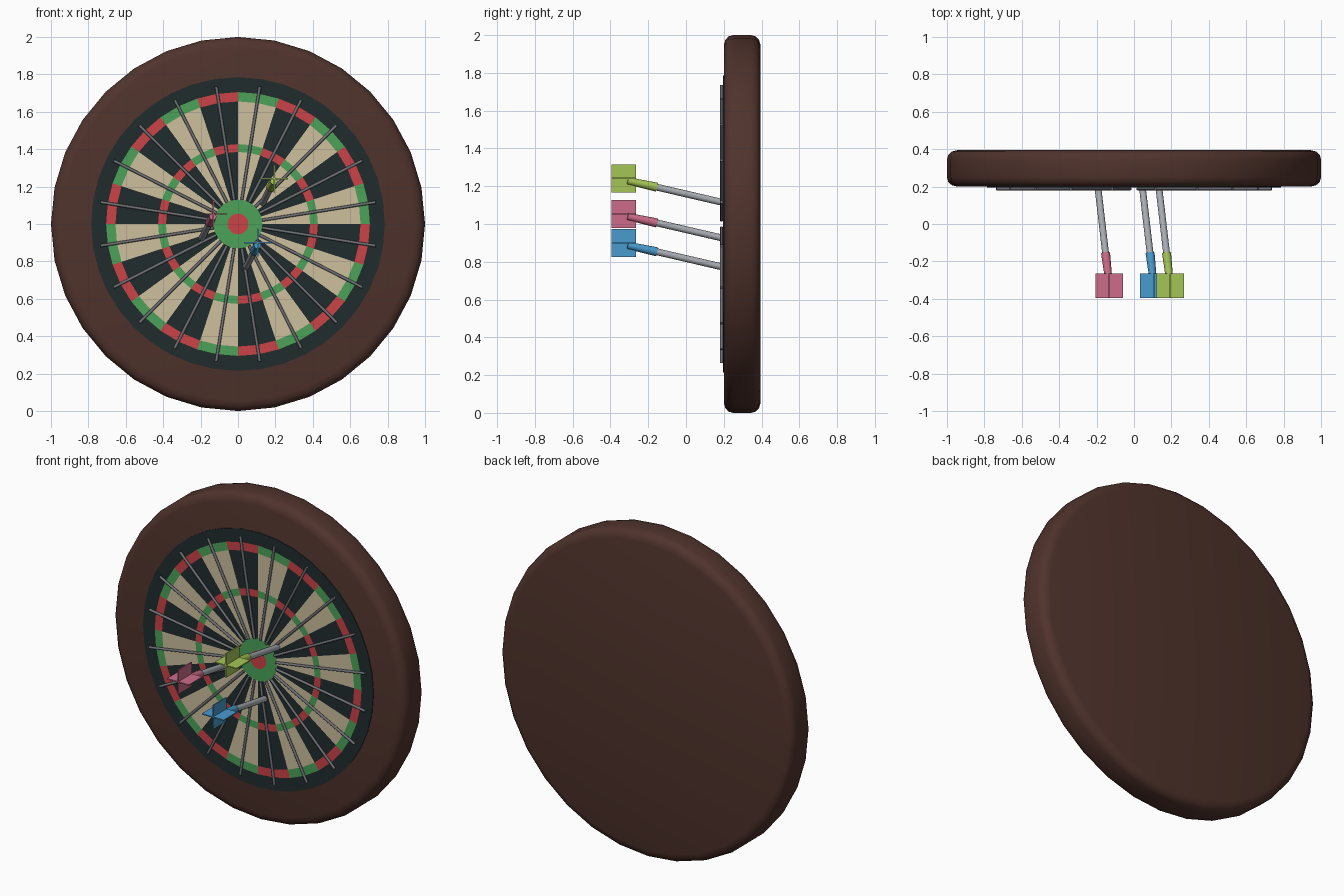
import bpy, bmesh, math
from mathutils import Vector

if "Cube" in bpy.data.objects:
    bpy.data.objects.remove(bpy.data.objects["Cube"])

def mat(name, r, g, b):
    m = bpy.data.materials.new(name)
    lin = [(c / 255 / 12.92 if c < 11 else ((c / 255 + 0.055) / 1.055) ** 2.4) for c in (r, g, b)]
    m.diffuse_color = (*lin, 1)
    m.use_nodes = True
    m.node_tree.nodes["Principled BSDF"].inputs["Base Color"].default_value = m.diffuse_color
    return m

WOOD = mat("dark brown wood", 80, 51, 44)
BLACK = mat("board black", 33, 44, 45)
CREAM = mat("cream", 205, 191, 157)
RED = mat("red", 203, 66, 71)
GREEN = mat("green", 76, 162, 88)
WIRE = mat("wire grey", 112, 114, 118)
STEEL = mat("dart steel", 172, 176, 181)
BLUE = mat("blue", 73, 155, 206)
PINK = mat("pink", 204, 108, 138)
LIME = mat("lime", 165, 197, 86)

def make(name, bm, mats, smooth=None):
    bmesh.ops.recalc_face_normals(bm, faces=bm.faces)
    me = bpy.data.meshes.new(name)
    bm.to_mesh(me)
    bm.free()
    for m in mats:
        me.materials.append(m)
    ob = bpy.data.objects.new(name, me)
    bpy.context.collection.objects.link(ob)
    if smooth:
        me.shade_smooth()
        bpy.ops.object.select_all(action='DESELECT')
        ob.select_set(True)
        bpy.context.view_layer.objects.active = ob
        bpy.ops.object.shade_smooth_by_angle(angle=math.radians(smooth))
    return ob

def add_rod(bm, a, b, r1, r2, n):
    a, b = Vector(a), Vector(b)
    d = b - a
    res = bmesh.ops.create_cone(bm, cap_ends=True, segments=n, radius1=r1, radius2=r2, depth=d.length)
    M = d.to_track_quat('Z', 'Y').to_matrix().to_4x4()
    M.translation = (a + b) / 2
    bmesh.ops.transform(bm, matrix=M, verts=res["verts"])

def add_box(bm, c, s):
    vs = bmesh.ops.create_cube(bm, size=1)["verts"]
    bmesh.ops.scale(bm, vec=s, verts=vs)
    bmesh.ops.translate(bm, vec=c, verts=vs)

def ring(bm, r, y, n):
    return [bm.verts.new((r * math.sin(math.tau * i / n), y, 1 + r * math.cos(math.tau * i / n)))
            for i in range(n)]

# wooden backing disc with rounded rim
profile = [(0.945, 0.2), (0.975, 0.208), (0.993, 0.225), (1.0, 0.25),
           (1.0, 0.345), (0.993, 0.37), (0.975, 0.387), (0.945, 0.395)]
bm = bmesh.new()
N = 32
rings = [ring(bm, r, y, N) for r, y in profile]
for a, b in zip(rings, rings[1:]):
    for i in range(N):
        j = (i + 1) % N
        bm.faces.new((a[i], a[j], b[j], b[i]))
bm.faces.new(rings[0])
bm.faces.new(rings[-1])
make("wooden_backing", bm, [WOOD], 35)

# scoring face: concentric bands, alternate colours in 20 sectors
mats = [BLACK, CREAM, RED, GREEN]
radii = [0.055, 0.13, 0.385, 0.427, 0.655, 0.705, 0.785]
bm = bmesh.new()
N = 40
rings = [ring(bm, r, 0.196, N) for r in radii] + [ring(bm, 0.785, 0.202, N)]
bm.faces.new(rings[0]).material_index = 2
for k, (a, b) in enumerate(zip(rings, rings[1:])):
    for i in range(N):
        j = (i + 1) % N
        f = bm.faces.new((a[i], a[j], b[j], b[i]))
        odd = (i // 2) % 2
        if k == 0:
            f.material_index = 3
        elif k in (1, 3):
            f.material_index = 0 if odd else 1
        elif k in (2, 4):
            f.material_index = 2 if odd else 3
face = make("scoring_face", bm, mats)
if face.data.polygons[0].normal.y > 0:
    face.data.flip_normals()

# radial divider wires
bm = bmesh.new()
for k in range(20):
    t = math.radians(9 + 18 * k)
    s, c = math.sin(t), math.cos(t)
    add_rod(bm, (0.13 * s, 0.188, 1 + 0.13 * c), (0.745 * s, 0.188, 1 + 0.745 * c), 0.008, 0.008, 8)
make("divider_wires", bm, [WIRE], 50)

# three darts: steel barrel, coloured shaft, crossed flights
for label, x, z, m in (("lime", 0.133, 1.114, LIME), ("pink", -0.193, 0.925, PINK),
                       ("blue", 0.045, 0.772, BLUE)):
    tip = Vector((x, 0.195, z))
    mid = tip + Vector((0.041, -0.35, 0.081))
    end = tip + Vector((0.059, -0.505, 0.115))
    bm = bmesh.new()
    add_rod(bm, tip, mid, 0.018, 0.018, 12)
    make(label + "_dart_barrel", bm, [STEEL], 40)
    bm = bmesh.new()
    add_rod(bm, mid, end, 0.024, 0.019, 12)
    make(label + "_dart_shaft", bm, [m], 40)
    c = (x + 0.06, -0.33, z + 0.128)
    bm = bmesh.new()
    add_box(bm, c, (0.148, 0.13, 0.007))
    add_box(bm, c, (0.007, 0.13, 0.148))
    make(label + "_dart_flights", bm, [m])
